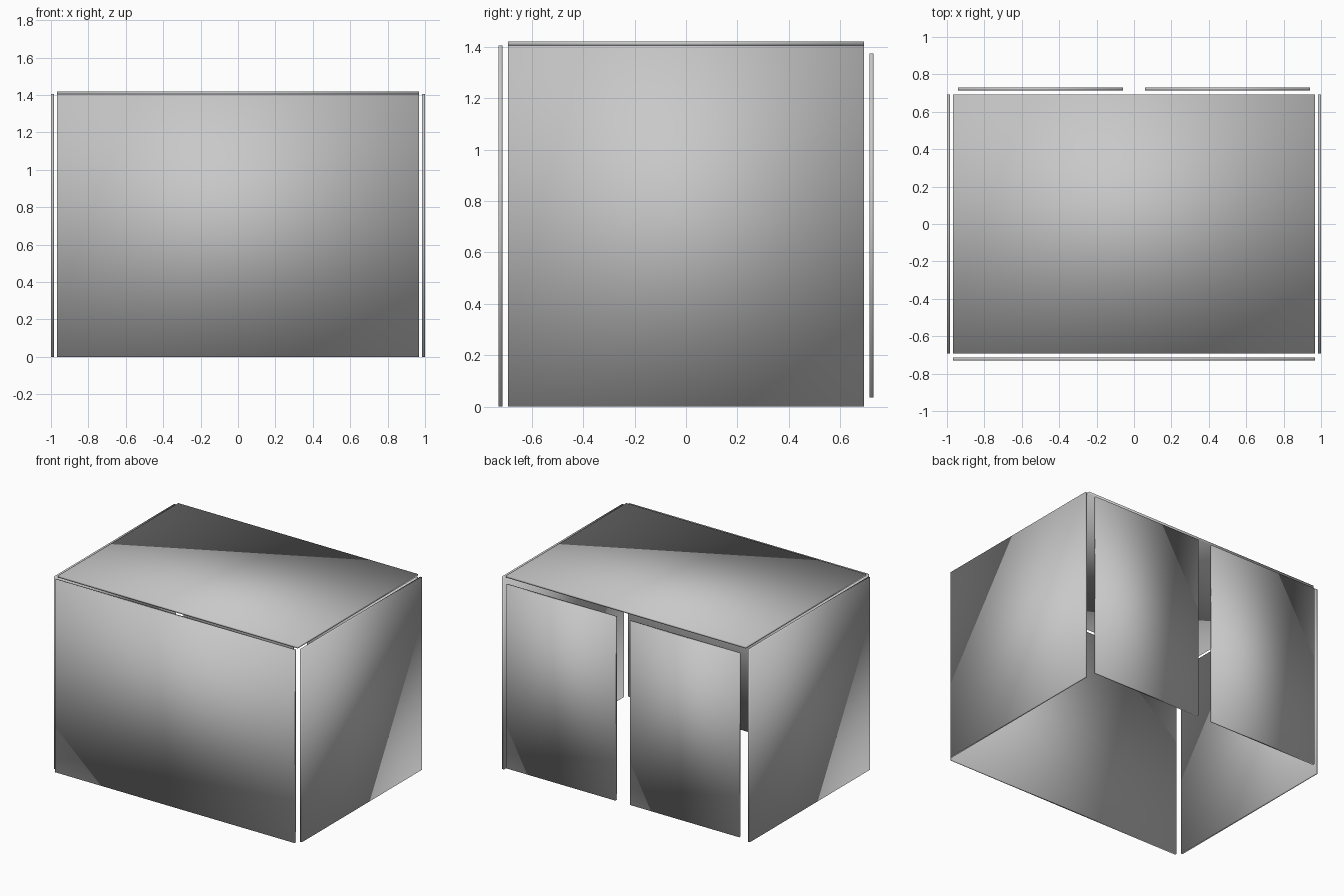
import bpy
import bmesh
from mathutils import Vector

cube = bpy.data.objects.get("Cube")
if cube:
    bpy.data.objects.remove(cube, do_unlink=True)

# Single grey finish for every panel
grey = bpy.data.materials.new("light_grey")
grey.use_nodes = True
colour = (0.58, 0.58, 0.58, 1.0)
grey.diffuse_color = colour
grey.node_tree.nodes["Principled BSDF"].inputs["Base Color"].default_value = colour


def panel(name, low, high):
    """Thin softly shaded board between two opposite corners."""
    low, high = Vector(low), Vector(high)
    bm = bmesh.new()
    bmesh.ops.create_cube(bm, size=1)
    bmesh.ops.scale(bm, vec=high - low, verts=bm.verts)
    for face in bm.faces:
        face.smooth = True
    mesh = bpy.data.meshes.new(name)
    bm.to_mesh(mesh)
    bm.free()
    mesh.materials.append(grey)
    obj = bpy.data.objects.new(name, mesh)
    obj.location = (low + high) / 2
    bpy.context.collection.objects.link(obj)
    return obj


T = 0.015        # board thickness
W = 0.967        # half width of front and roof
D = 0.692        # half depth of sides and roof
Y = 0.73         # outer face of front and doors
H = 1.405        # wall height

# Front board and roof
panel("front_panel", (-W, -Y, 0), (W, -Y + T, H))
panel("roof_panel", (-W, -D, H), (W, D, H + T))

# Sides and the two back doors, mirrored across the middle
for name, s in (("left", 1), ("right", -1)):
    xs = sorted((s * (1 - T), s))
    panel(name + "_side_panel", (xs[0], -D, 0), (xs[1], D, H))
    xs = sorted((s * 0.058, s * 0.941))
    panel(name + "_back_door", (xs[0], Y - T, 0.035), (xs[1], Y, 1.375))
